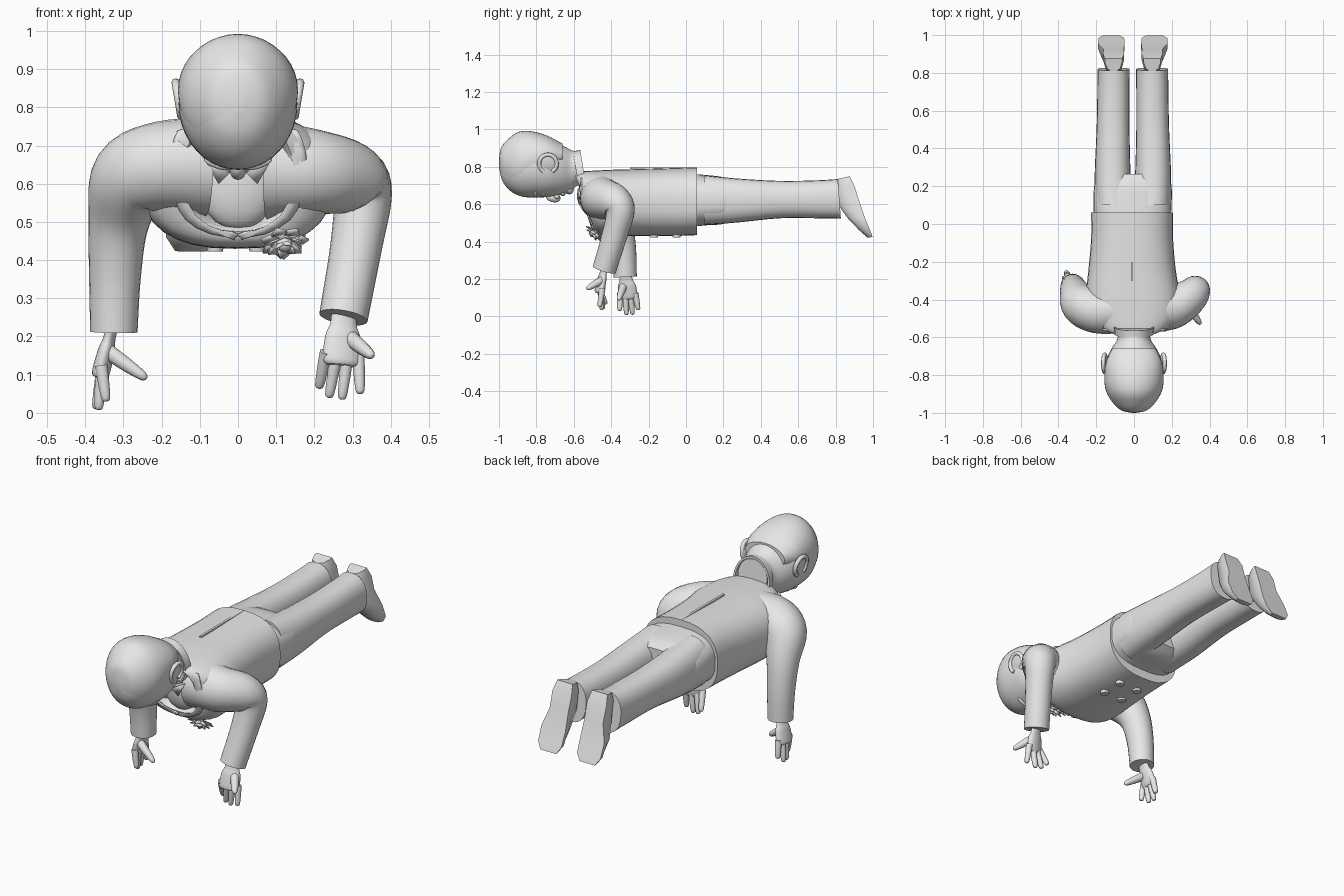
import bpy, bmesh, math
from mathutils import Vector, Matrix

cube = bpy.data.objects.get("Cube")
if cube:
    bpy.data.objects.remove(cube, do_unlink=True)

grey = bpy.data.materials.new("light_grey")
grey.use_nodes = True
grey.diffuse_color = (0.8, 0.8, 0.8, 1)
grey.node_tree.nodes["Principled BSDF"].inputs["Base Color"].default_value = (0.8, 0.8, 0.8, 1)


def finish(name, bm, angle=40):
    bmesh.ops.recalc_face_normals(bm, faces=bm.faces[:])
    me = bpy.data.meshes.new(name)
    bm.to_mesh(me)
    bm.free()
    me.materials.append(grey)
    ob = bpy.data.objects.new(name, me)
    bpy.context.collection.objects.link(ob)
    bpy.ops.object.select_all(action='DESELECT')
    ob.select_set(True)
    bpy.context.view_layer.objects.active = ob
    bpy.ops.object.shade_smooth_by_angle(angle=math.radians(angle))
    return ob


def spline(rows, steps):
    """Catmull-Rom interpolation through rows of numbers."""
    out = []
    for i in range(len(rows) - 1):
        a, b, c, d = (rows[max(0, min(len(rows) - 1, i + k))] for k in (-1, 0, 1, 2))
        for s in range(steps):
            t = s / steps
            out.append([q + .5 * t * (r - p + t * (2*p - 5*q + 4*r - w + t * (3*(q - r) + w - p)))
                        for p, q, r, w in zip(a, b, c, d)])
    return out + [list(rows[-1])]


def skin(bm, rings, caps=True):
    loops = [[bm.verts.new(p) for p in ring] for ring in rings]
    n = len(loops[0])
    for a, b in zip(loops, loops[1:]):
        for i in range(n):
            bm.faces.new((a[i], a[(i + 1) % n], b[(i + 1) % n], b[i]))
    if caps:
        bm.faces.new(loops[0])
        bm.faces.new(loops[-1])


def loft(name, rows, power=1.0, sides=32, steps=4, extra=()):
    """Body along y; each row is y, centre x, half width, low z, high z, lean."""
    rings = []
    for y, cx, rx, lo, hi, lean in spline(rows, steps) + list(extra):
        ring = []
        for i in range(sides):
            a = math.tau * i / sides
            c, s = (math.copysign(abs(f) ** power, f) for f in (math.cos(a), math.sin(a)))
            ring.append((cx + rx * c, y - lean * s, (lo + hi) / 2 + (hi - lo) / 2 * s))
        rings.append(ring)
    bm = bmesh.new()
    skin(bm, rings)
    return finish(name, bm)


def add_tube(bm, rows, sides=20, steps=5, flat=1.0, side=(0, 1, 0)):
    """Round limb; each row is x, y, z, radius."""
    pts = spline(rows, steps)
    rings = []
    for i, p in enumerate(pts):
        d = (Vector(pts[min(i + 1, len(pts) - 1)][:3]) - Vector(pts[max(i - 1, 0)][:3])).normalized()
        u = (Vector(side) - d * d.dot(Vector(side))).normalized()
        v = d.cross(u)
        rings.append([Vector(p[:3]) + p[3] * (u * math.cos(a) + v * flat * math.sin(a))
                      for a in (math.tau * k / sides for k in range(sides))])
    skin(bm, rings)


def ball(name, loc, size, rot=(0, 0, 0), seg=20):
    bm = bmesh.new()
    bmesh.ops.create_uvsphere(bm, u_segments=seg, v_segments=seg // 2, radius=1)
    m = Matrix.LocRotScale(Vector(loc), Matrix.Rotation(rot[0], 3, 'X') @ Matrix.Rotation(rot[1], 3, 'Y'), Vector(size))
    bm.transform(m)
    return finish(name, bm, 60)


# Jacket body with a recessed neck opening
jacket = loft("jacket", [
    (.06, -.01, .217, .435, .797, 0), (-.08, -.01, .217, .43, .793, 0),
    (-.25, -.01, .232, .43, .788, 0), (-.38, -.005, .25, .43, .785, 0),
    (-.47, 0, .245, .435, .78, .015), (-.525, 0, .2, .45, .775, .04),
    (-.545, 0, .145, .475, .765, .05)], power=.8,
    extra=[(-.535, 0, .135, .485, .755, .05), (-.46, 0, .11, .5, .74, .05)])

# Back vent and front buttons
bm = bmesh.new()
bmesh.ops.create_cube(bm, size=1, matrix=Matrix.LocRotScale(Vector((-.01, -.12, .793)), None, Vector((.012, .36, .008))))
finish("back_vent", bm)
for i, x in enumerate((-.06, .05)):
    for j, y in enumerate((-.17, -.05)):
        bm = bmesh.new()
        bmesh.ops.create_cone(bm, cap_ends=True, segments=16, radius1=.024, radius2=.02, depth=.02,
                              matrix=Matrix.Translation((x, y, .432)) @ Matrix.Rotation(math.pi, 4, 'X'))
        finish(f"button_{i}_{j}", bm)

# Lapels laid over the chest
for s, label in ((-1, "right"), (1, "left")):
    bm = bmesh.new()
    inner = spline([(.12, .74), (.13, .62), (.085, .52), (0, .452)], 4)
    outer = spline([(.16, .74), (.185, .62), (.14, .49), (.01, .43)], 4)
    rows = [[bm.verts.new((s * (a[0] + (b[0] - a[0]) * t), -.56, a[1] + (b[1] - a[1]) * t))
             for t in (0, .33, .67, 1)] for a, b in zip(inner, outer)]
    for p, q in zip(rows, rows[1:]):
        for k in range(3):
            bm.faces.new((p[k], p[k + 1], q[k + 1], q[k]))
    lapel = finish(f"{label}_lapel", bm)
    wrap = lapel.modifiers.new("wrap", 'SHRINKWRAP')
    wrap.target, wrap.offset = jacket, .007
    thick = lapel.modifiers.new("thickness", 'SOLIDIFY')
    thick.thickness, thick.offset = .008, 0

# Shirt front and shirt collar points
ball("shirt_front", (0, -.47, .6), (.105, .05, .12))
for s in (-1, 1):
    bm = bmesh.new()
    pts = [(s * x, y, z) for x, y, z in ((.015, -.575, .635), (.095, -.575, .68), (.05, -.565, .6))]
    bm.faces.new([bm.verts.new(p) for p in pts])
    ob = finish("collar_point", bm)
    ob.modifiers.new("thickness", 'SOLIDIFY').thickness = .008
bm = bmesh.new()
band = []
for rad, y in ((1, -.585), (1.06, -.545), (.96, -.545), (.92, -.585), (1, -.585)):
    band.append([(.1 * rad * math.cos(a), y + .02 * math.sin(a) * -1, .765 + .118 * rad * math.sin(a))
                 for a in (math.tau * k / 28 for k in range(28))])
skin(bm, band, caps=False)
finish("shirt_collar", bm)

# Trousers: seat and two legs
loft("trouser_seat", [(0, -.008, .2, .475, .765, 0), (.1, -.008, .207, .487, .757, 0),
                      (.2, -.006, .205, .495, .745, 0), (.265, -.006, .19, .53, .72, 0)], power=.75)
for s, label in ((-1, "right"), (1, "left")):
    cx = -.006
    loft(f"{label}_trouser_leg", [
        (.1, cx + s * .1, .1, .49, .755, 0), (.27, cx + s * .107, .095, .502, .738, 0),
        (.5, cx + s * .105, .087, .525, .725, 0), (.7, cx + s * .103, .085, .525, .728, 0),
        (.82, cx + s * .102, .085, .523, .735, .008)], power=.85, sides=24)
    # Shoes: sole outline in profile, widest at the toes
    bm = bmesh.new()
    rows = [(.875, .75, .045), (.9, .7, .056), (.925, .62, .054), (.955, .53, .07), (.985, .46, .068), (.998, .425, .045)]
    tops = [(.81, .735), (.8, .7), (.81, .6), (.865, .525), (.925, .462), (.97, .422)]
    rings = []
    for (y, z, w), (ty, tz) in zip(rows, tops):
        ring = []
        for k, t in ((-1, 0), (-1, .3), (-.75, .8), (-.3, 1), (.3, 1), (.75, .8), (1, .3), (1, 0)):
            ring.append((cx + s * (.102 + .012 * (z < .6)) + w * k, y + (ty - y) * t, z + (tz - z) * t))
        rings.append(ring)
    skin(bm, rings)
    finish(f"{label}_shoe", bm, 50)

# Sleeves
sleeves = {
    "left": [(.08, -.44, .635, .13), (.2, -.445, .63, .112), (.295, -.385, .612, .096), (.325, -.352, .565, .078),
             (.31, -.38, .44, .068), (.276, -.437, .25, .064)],
    "right": [(-.08, -.45, .645, .13), (-.2, -.46, .645, .118), (-.28, -.425, .61, .108), (-.312, -.365, .5, .08),
              (-.322, -.335, .36, .068), (-.325, -.325, .212, .062)]}
for label, rows in sleeves.items():
    bm = bmesh.new()
    add_tube(bm, rows, 24)
    finish(f"{label}_sleeve", bm, 50)

# Hands: a flat palm, four fingers and a thumb reaching for the tips
hands = {
    "left": ((.278, -.435, .27), (.272, -.462, .14), (.045, .012, -.005),
             [(.212, -.428, .065), (.238, -.442, .04), (.272, -.45, .035), (.32, -.462, .05)], (.352, -.53, .148)),
    "right": ((-.328, -.325, .23), (-.358, -.31, .11), (-.004, -.043, 0),
              [(-.358, -.255, .035), (-.372, -.285, .01), (-.365, -.318, .008), (-.345, -.355, .03)], (-.24, -.36, .09))}
for label, (wrist, knuckle, across, tips, thumb) in hands.items():
    bm = bmesh.new()
    w, k, a, t = Vector(wrist), Vector(knuckle), Vector(across), Vector(thumb)
    mid = w.lerp(k, .55)
    add_tube(bm, [(*w, .034), (*w.lerp(k, .3), .036), (*mid, .048), (*k, .052), (*k.lerp(w, -.12), .042)],
             flat=.45, side=a)
    for i, tip in enumerate(tips):
        base, tip = k + a * ((i - 1.5) / 1.6) + (w - k) * .12, Vector(tip)
        add_tube(bm, [(*base, .017), (*base.lerp(tip, .5), .0155), (*base.lerp(tip, .92), .012), (*tip, .005)], 10, 3)
    root = mid + a * .4
    add_tube(bm, [(*root, .022), (*root.lerp(t, .5), .019), (*root.lerp(t, .9), .013), (*t, .005)], 10, 3)
    finish(f"{label}_hand", bm, 60)

# Head and neck, face turned down
loft("head", [
    (-.999, 0, .01, .79, .82, 0), (-.982, 0, .068, .725, .885, 0), (-.94, 0, .112, .672, .942, 0),
    (-.88, 0, .144, .642, .98, 0), (-.81, 0, .155, .636, .986, 0), (-.73, 0, .15, .64, .96, 0),
    (-.665, 0, .122, .652, .918, 0), (-.62, 0, .093, .668, .893, 0), (-.59, 0, .085, .7, .885, .01),
    (-.555, 0, .085, .7, .875, .01)], sides=40)
loft("hair", [
    (-1, 0, .01, .8, .83, 0), (-.985, 0, .07, .728, .9, .005), (-.94, 0, .117, .672, .949, .01),
    (-.88, 0, .149, .66, .987, .015), (-.81, 0, .157, .7, .99, .015), (-.73, 0, .147, .76, .966, .01),
    (-.66, 0, .115, .8, .924, 0)], sides=40)

# Face details and ears
ball("nose", (0, -.71, .637), (.022, .04, .026), (-.25, 0))
ball("lips", (0, -.658, .657), (.04, .014, .014))
ball("chin", (0, -.625, .678), (.045, .025, .025))
for s, label in ((-1, "right"), (1, "left")):
    ball(f"{label}_eye", (s * .052, -.765, .656), (.026, .016, .012), (0, s * -.35))
    ball(f"{label}_eyebrow", (s * .055, -.805, .652), (.036, .01, .012), (0, s * -.35))
    ball(f"{label}_nostril", (s * .018, -.69, .641), (.013, .014, .013))
    ball(f"{label}_ear", (s * .15, -.735, .815), (.01, .048, .048), (0, s * .25))
    bm = bmesh.new()
    rim = [(s * (.155 + .008 * math.sin(a)), -.738 + .047 * math.cos(a), .817 + .048 * math.sin(a), .011)
           for a in (math.radians(d) for d in range(-60, 241, 25))]
    add_tube(bm, rim, 8, 2, side=(1, 0, 0))
    finish(f"{label}_ear_rim", bm, 60)

# Flower in the lapel: three rows of petals round a bud
bm = bmesh.new()
centre = Vector((.12, -.478, .452))
out = Vector((.1, -.6, -.75)).normalized()
turn = out.to_track_quat('Z', 'Y').to_matrix()
for n, reach, lift in ((7, .062, .012), (6, .045, .028), (4, .026, .038)):
    for i in range(n):
        a = math.tau * (i + lift * 20) / n
        spread = math.pi / n * 1.15
        corners = [(.15, 0, 0), (.75, -spread, .8), (1.05, 0, 1), (.75, spread, .8)]
        bm.faces.new([bm.verts.new(centre + turn @ Vector((reach * r * math.cos(a + d), reach * r * math.sin(a + d), lift * h)))
                      for r, d, h in corners])
flower = finish("flower_petals", bm, 30)
flower.modifiers.new("thickness", 'SOLIDIFY').thickness = .005
ball("flower_bud", centre + out * .012, (.022, .022, .022), seg=10)
